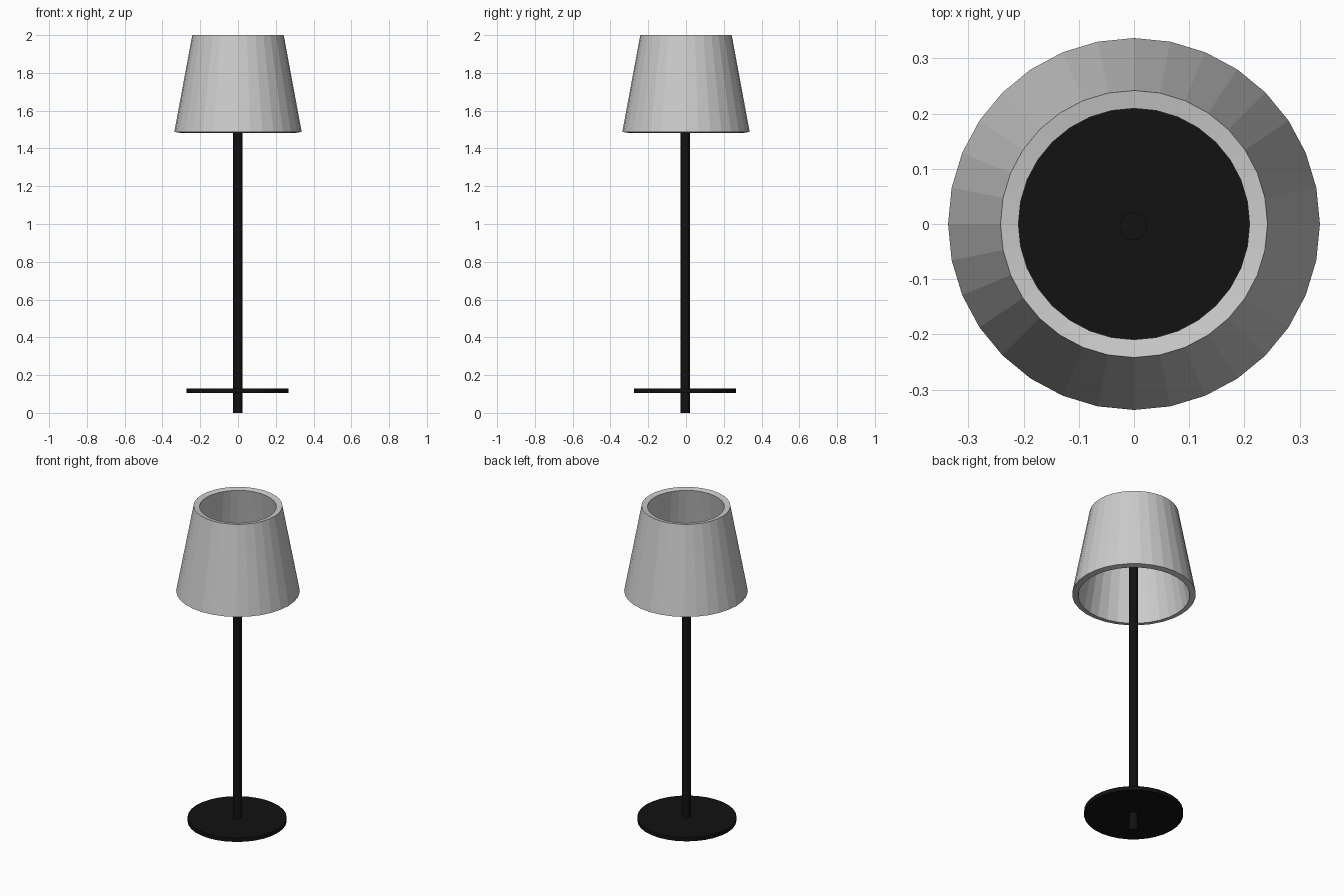
import bpy

if "Cube" in bpy.data.objects:
    bpy.data.objects.remove(bpy.data.objects["Cube"])

SIDES = 32

black = bpy.data.materials.new("black")
black.diffuse_color = (0.006, 0.006, 0.006, 1)
black.use_nodes = True
black.node_tree.nodes["Principled BSDF"].inputs["Base Color"].default_value = black.diffuse_color


def cone(name, r_bottom, r_top, z0, z1, x=0, y=0, fill='NGON'):
    bpy.ops.mesh.primitive_cone_add(vertices=SIDES, radius1=r_bottom, radius2=r_top,
                                    depth=z1 - z0, end_fill_type=fill,
                                    location=(x, y, (z0 + z1) / 2))
    ob = bpy.context.object
    ob.name = name
    return ob


# Tapered open shade, thickened inwards
shade = cone("lamp_shade", 0.337, 0.242, 1.488, 2.0, fill='NOTHING')
solid = shade.modifiers.new("thickness", 'SOLIDIFY')
solid.thickness = 0.033
solid.offset = -1

# Pole, reaching up inside the shade and down through the base
pole = cone("pole", 0.025, 0.025, 0.0, 1.76, -0.001, -0.004)
pole.data.materials.append(black)

# Thin round base plate
base = cone("base_plate", 0.27, 0.27, 0.106, 0.13, -0.002, -0.006)
base.data.materials.append(black)
